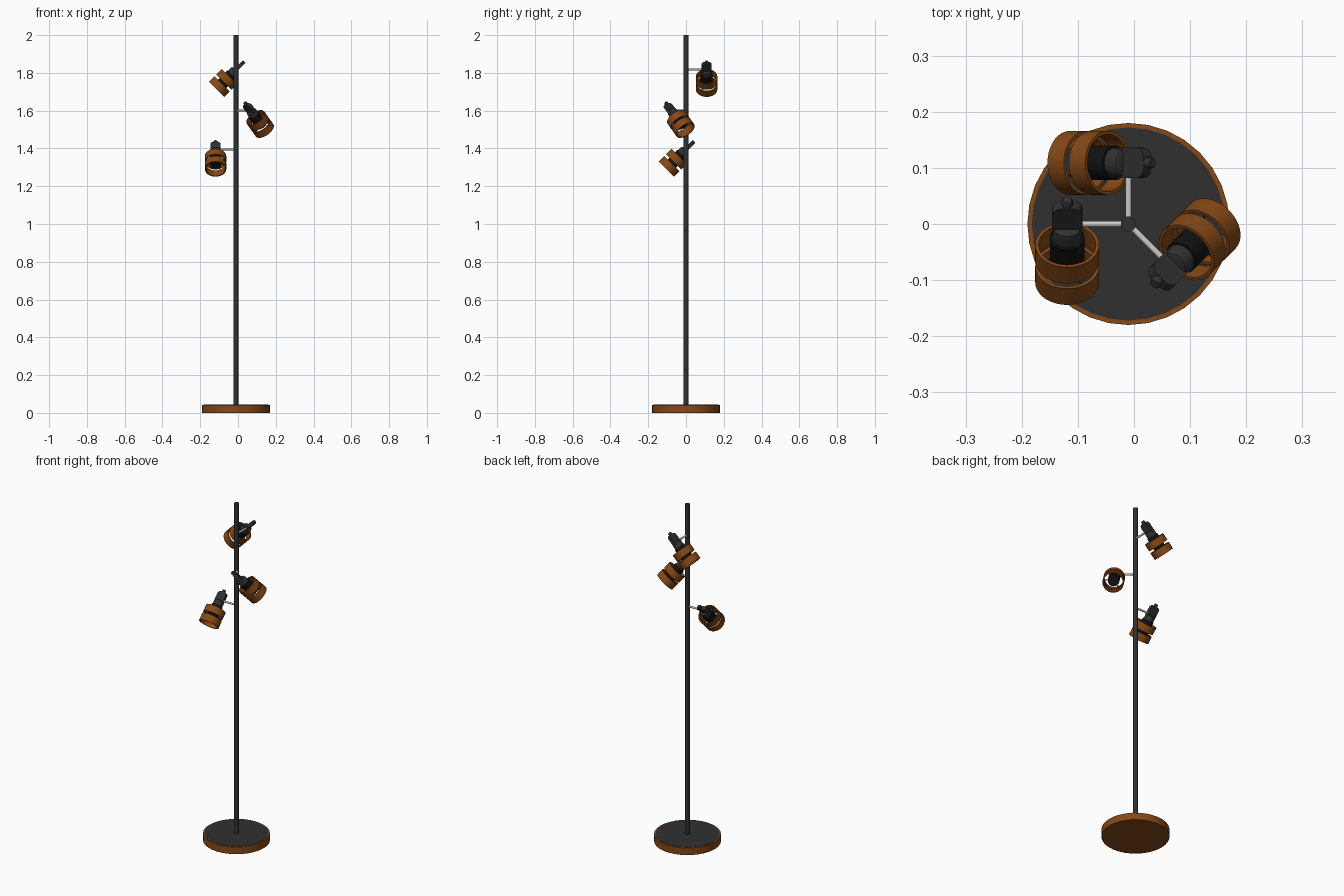
import bpy, bmesh
from math import sin, cos, pi, radians
from mathutils import Matrix, Vector

if "Cube" in bpy.data.objects:
    bpy.data.objects.remove(bpy.data.objects["Cube"])


def material(name, rgb):
    m = bpy.data.materials.new(name)
    m.diffuse_color = (*rgb, 1)
    m.use_nodes = True
    m.node_tree.nodes["Principled BSDF"].inputs["Base Color"].default_value = m.diffuse_color
    return m


wood = material("brown_wood", (0.24, 0.065, 0.008))
dark = material("dark_metal", (0.03, 0.03, 0.03))
black = material("black_socket", (0.006, 0.006, 0.006))


def finish(name, bm, matrix, mat):
    bmesh.ops.recalc_face_normals(bm, faces=bm.faces)
    mesh = bpy.data.meshes.new(name)
    bm.to_mesh(mesh)
    bm.free()
    ob = bpy.data.objects.new(name, mesh)
    bpy.context.collection.objects.link(ob)
    ob.matrix_world = matrix
    if mat:
        mesh.materials.append(mat)
    bpy.ops.object.select_all(action='DESELECT')
    ob.select_set(True)
    bpy.context.view_layer.objects.active = ob
    bpy.ops.object.shade_smooth_by_angle(angle=radians(35))
    return ob


def lathe(name, profile, matrix, mat=None, closed=False, sides=32):
    """Spin (radius, z) points round z; closed joins last to first, otherwise the ends are capped."""
    bm = bmesh.new()
    rings = [[bm.verts.new((r * cos(2 * pi * i / sides), r * sin(2 * pi * i / sides), z))
              for i in range(sides)] for r, z in profile]
    pairs = list(zip(rings, rings[1:]))
    if closed:
        pairs.append((rings[-1], rings[0]))
    else:
        bm.faces.new(rings[0])
        bm.faces.new(rings[-1])
    for a, b in pairs:
        for i in range(sides):
            j = (i + 1) % sides
            bm.faces.new((a[i], a[j], b[j], b[i]))
    return finish(name, bm, matrix, mat)


def hinge_plate(name, matrix):
    """Flat plate with a rounded back end, lying in the local xz plane."""
    w, back, rad, half = 0.027, -0.048, 0.018, 0.010
    pts = [(w, 0.02)]
    for cx, start in ((w - rad, 0), (rad - w, 90)):
        for k in range(7):
            a = radians(start + 15 * k)
            pts.append((cx + rad * cos(a), back + rad - rad * sin(a)))
    pts.append((-w, 0.02))
    bm = bmesh.new()
    face = bm.faces.new([bm.verts.new((x, -half, z)) for x, z in pts])
    ext = bmesh.ops.extrude_face_region(bm, geom=[face])
    verts = [v for v in ext["geom"] if isinstance(v, bmesh.types.BMVert)]
    bmesh.ops.translate(bm, verts=verts, vec=(0, 2 * half, 0))
    return finish(name, bm, matrix, dark)


centre = Matrix.Translation((-0.01, 0, 0))

# Base: wooden disc with a dark top plate
lathe("base", [(0.18, 0), (0.18, 0.042)], centre, wood)
lathe("base_top_plate", [(0.172, 0.038), (0.172, 0.0432)], centre, dark)

# Pole
lathe("pole", [(0.0135, 0.04), (0.0135, 2.0)], centre, dark, sides=24)


def lamp(label, height, angle):
    mount = centre @ Matrix.Translation((0, 0, height)) @ Matrix.Rotation(radians(angle), 4, 'Z')
    # Arm from pole to hinge
    lathe(label + "_arm", [(0.0055, 0.0), (0.0055, 0.09)],
          mount @ Matrix.Rotation(pi / 2, 4, 'Y'), sides=16)
    # Head points 45 degrees down, square to the arm
    head = mount @ Matrix.Translation((0.109, 0, 0)) @ Matrix.Rotation(radians(225), 4, 'X')
    hinge_plate(label + "_hinge_plate", head)
    lathe(label + "_cord_pin", [(0.008, -0.061), (0.010, -0.058), (0.010, -0.04)], head, dark, sides=16)
    lathe(label + "_housing", [(0.022, 0.004), (0.0255, 0.006), (0.027, 0.010), (0.027, 0.036)], head, dark)
    lathe(label + "_socket", [(0.031, 0.034), (0.031, 0.112)], head, black)
    # Two open shade rings
    for part, z0, z1 in (("upper", 0.052, 0.093), ("lower", 0.106, 0.147)):
        lathe(f"{label}_{part}_shade_ring", [(0.051, z0), (0.057, z0), (0.057, z1), (0.051, z1)],
              head, wood, closed=True, sides=36)
        # Thin spokes holding the ring to the socket
        for k in range(3):
            spoke = (head @ Matrix.Translation((0, 0, 0.090 if part == "upper" else 0.109))
                     @ Matrix.Rotation(2 * pi * k / 3, 4, 'Z') @ Matrix.Rotation(pi / 2, 4, 'Y'))
            lathe(f"{label}_{part}_spoke_{k + 1}", [(0.0015, 0.029), (0.0015, 0.053)], spoke, black, sides=8)


for args in (("top_lamp", 1.817, 90), ("middle_lamp", 1.60, -45), ("bottom_lamp", 1.395, 180)):
    lamp(*args)
